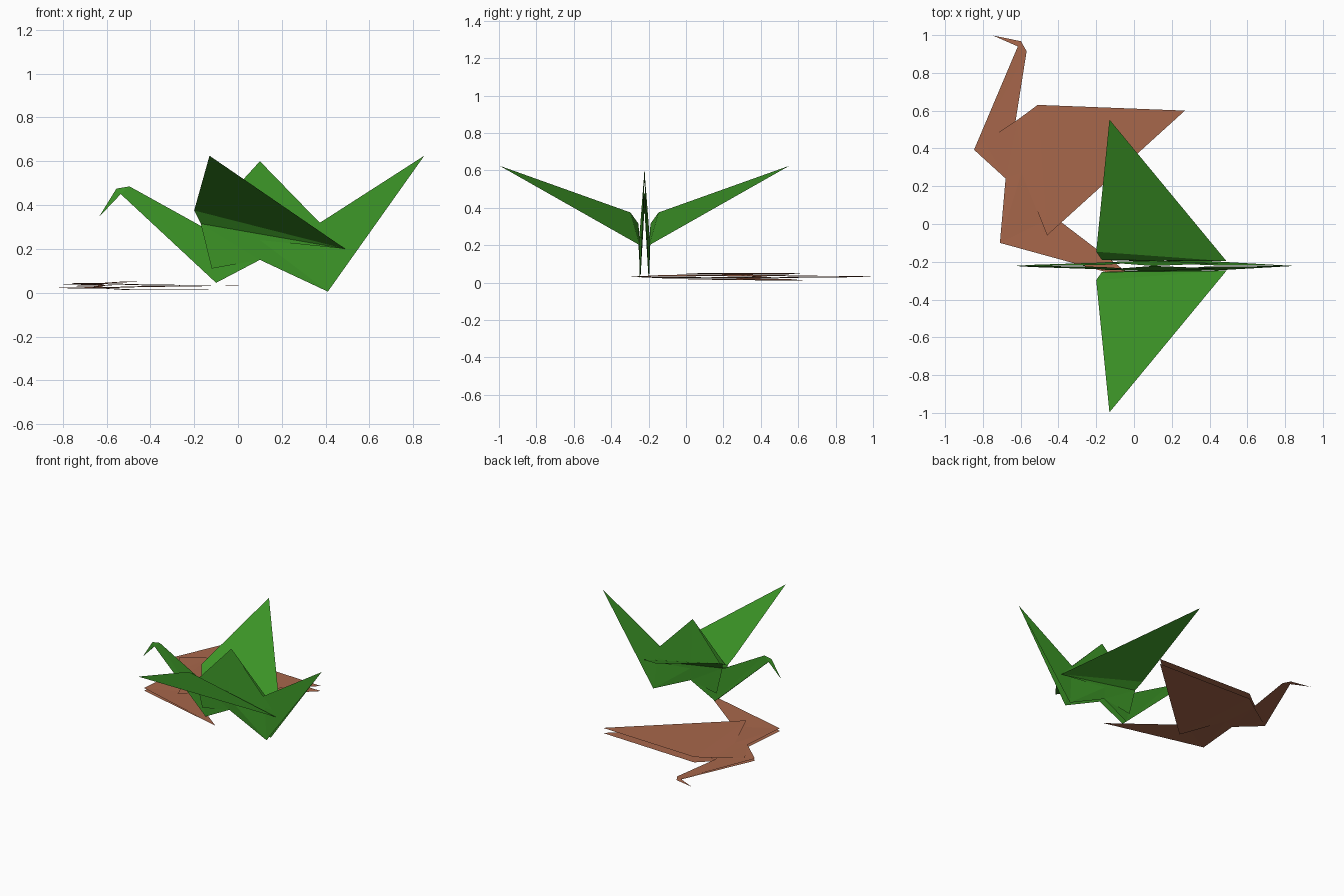
import bpy
import bmesh
from math import radians
from mathutils import Matrix, Vector

cube = bpy.data.objects.get("Cube")
if cube:
    bpy.data.objects.remove(cube, do_unlink=True)


def paper(name, colour):
    mat = bpy.data.materials.new(name)
    mat.use_nodes = True
    mat.diffuse_color = (*colour, 1)
    shader = mat.node_tree.nodes["Principled BSDF"]
    shader.inputs["Base Color"].default_value = (*colour, 1)
    shader.inputs["Roughness"].default_value = 0.8
    return mat


green = paper("green paper", (0.045, 0.30, 0.02))
brown = paper("brown paper", (0.39, 0.135, 0.07))

# Fold points: (length, half width, height)
body_points = {
    "beak": (-0.635, 0, 0.345), "brow": (-0.555, 0, 0.475),
    "crown": (-0.495, 0, 0.485), "throat": (-0.535, 0.006, 0.45),
    "breast": (-0.10, 0.02, 0.045), "nape": (-0.17, 0.005, 0.305),
    "shoulder": (-0.17, 0.032, 0.315), "side": (-0.12, 0.03, 0.11),
    "belly": (0.10, 0.024, 0.15), "waist": (0.10, 0.028, 0.24),
    "rump": (0.41, 0.025, 0.005), "tail_tip": (0.85, 0, 0.625),
    "tail_top": (0.375, 0.004, 0.32), "peak": (0.10, 0, 0.60),
    "hump_front": (-0.16, 0.02, 0.315), "hump_back": (0.45, 0.014, 0.24),
}
raised_wing = {"hinge": (0.49, 0.025, 0.20), "wing_front": (-0.20, 0.075, 0.375),
               "wing_tip": (-0.13, 0.775, 0.625)}
closed_wing = {"hinge": (0.458, 0.045, 0.254), "wing_front": (-0.208, 0.05, 0.443),
               "wing_tip": (0.087, 0.048, 1.165)}

# Paper panels for one half of a bird
panels = {
    "head": ["beak throat brow", "brow throat crown"],
    "neck": ["crown throat breast", "crown breast nape", "nape breast belly", "nape belly waist"],
    "body": ["shoulder side belly", "shoulder belly waist", "shoulder waist hinge"],
    "hump": ["peak hump_front waist", "peak waist hump_back"],
    "tail": ["waist belly rump", "waist rump tail_top", "tail_top rump tail_tip"],
    "wings": ["hinge wing_tip wing_front", "hinge wing_front shoulder"],
}


def fold_bird(prefix, wing, mat, matrix):
    points = {**body_points, **wing}
    for part, faces in panels.items():
        bm = bmesh.new()
        for side in (-1, 1):
            for face in faces:
                corners = [points[n] for n in face.split()]
                verts = [bm.verts.new((x, side * w, z)) for x, w, z in corners]
                bm.faces.new(verts if side < 0 else verts[::-1])
        bmesh.ops.remove_doubles(bm, verts=bm.verts, dist=0.0001)
        mesh = bpy.data.meshes.new(f"{prefix}_{part}")
        bm.to_mesh(mesh)
        bm.free()
        mesh.transform(matrix)
        mesh.materials.append(mat)
        obj = bpy.data.objects.new(f"{prefix}_{part}", mesh)
        bpy.context.collection.objects.link(obj)


# Standing bird with spread wings
fold_bird("standing_bird", raised_wing, green, Matrix.Translation((0, -0.222, 0)))

# Flattened bird lying on its side, wings pressed together
rump = Vector((body_points["rump"][0], 0, body_points["rump"][2]))
lying = (Matrix.Translation((-0.71, -0.10, 0.032))
         @ Matrix.Rotation(radians(-70), 4, "Z")
         @ Matrix.Rotation(radians(-90), 4, "X")
         @ Matrix.Diagonal((1, 0.4, 1, 1))
         @ Matrix.Translation(-rump))
fold_bird("lying_bird", closed_wing, brown, lying)
